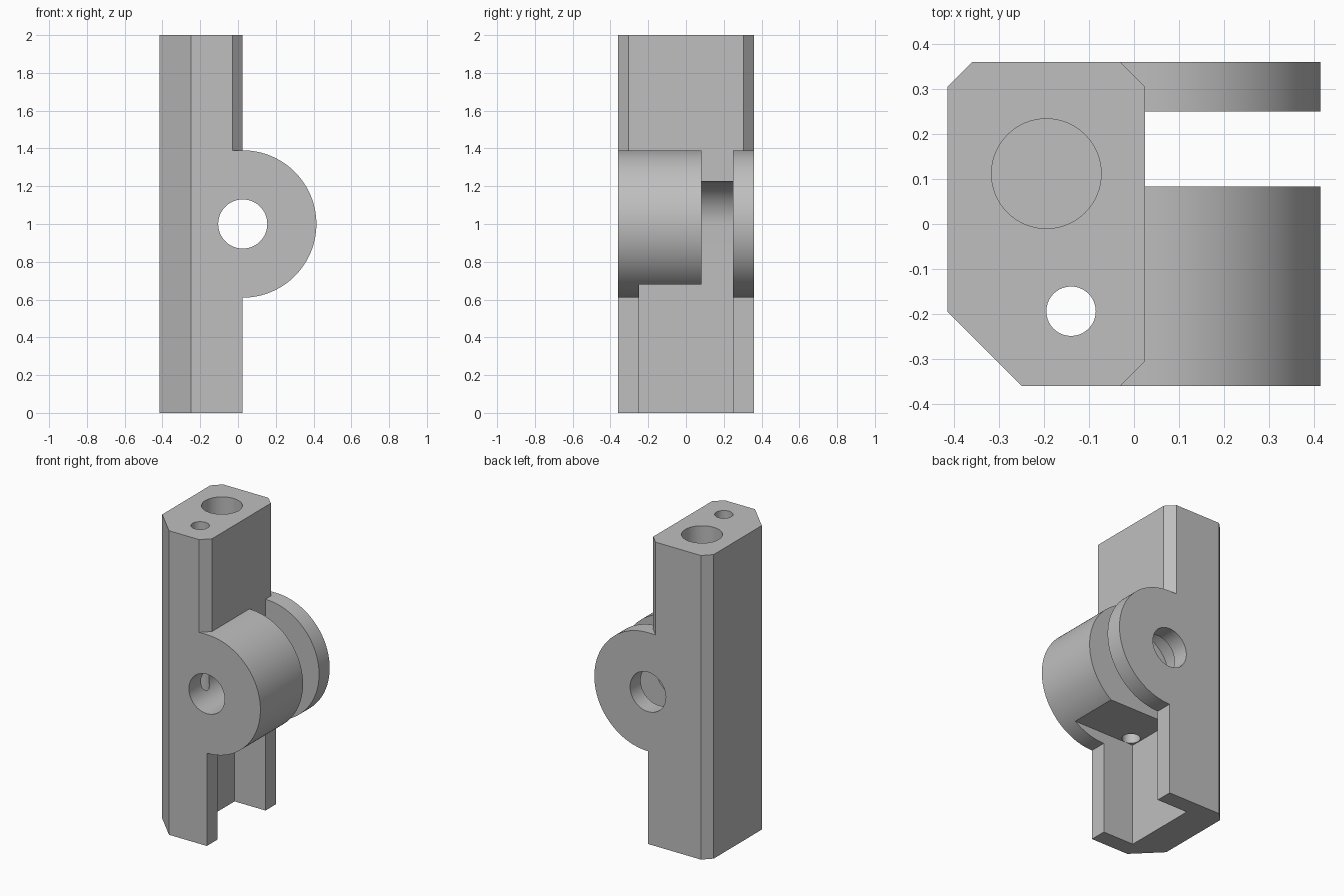
import bpy, bmesh, math
from mathutils import Vector

cube = bpy.data.objects.get("Cube")
if cube:
    bpy.data.objects.remove(cube, do_unlink=True)

LEFT, FACE, HALF = -0.415, 0.025, 0.36   # block sides and half depth
DISC_R, SLOT_R, PIN_R = 0.39, 0.225, 0.13
AXIS_Z = 1.0


def prism(name, points, axis, low, high):
    """Extrude a closed profile: axis Z uses (x, y) points, axis Y uses (x, z)."""
    bm = bmesh.new()
    if axis == "Z":
        verts = [bm.verts.new((a, b, low)) for a, b in points]
        move = Vector((0, 0, high - low))
    else:
        verts = [bm.verts.new((a, low, b)) for a, b in points]
        move = Vector((0, high - low, 0))
    face = bm.faces.new(verts)
    result = bmesh.ops.extrude_face_region(bm, geom=[face])
    bmesh.ops.translate(bm, vec=move, verts=[v for v in result["geom"] if isinstance(v, bmesh.types.BMVert)])
    bmesh.ops.recalc_face_normals(bm, faces=bm.faces)
    mesh = bpy.data.meshes.new(name)
    bm.to_mesh(mesh)
    bm.free()
    obj = bpy.data.objects.new(name, mesh)
    bpy.context.collection.objects.link(obj)
    return obj


def arc(cx, cy, r, start, end, steps):
    angles = [math.radians(start + (end - start) * i / steps) for i in range(steps + 1)]
    return [(cx + r * math.cos(a), cy + r * math.sin(a)) for a in angles]


def circle(cx, cy, r, steps=64):
    return arc(cx, cy, r, 0, 360, steps)[:-1]


# Upright block with the half-round hinge boss, as one side profile
side = [(LEFT, 0), (FACE, 0)] + arc(FACE, AXIS_Z, DISC_R, -90, 90, 64) + [(FACE, 2), (LEFT, 2)]
block = prism("hinge_block", side, "Y", -HALF, HALF)

cutters = []


def corner(name, x, y, sx, sy, size, low):
    """Cutter that bevels one upright corner; sx, sy point outward."""
    e = 0.1
    pts = [(x - sx * (size + e), y + sy * e), (x + sx * e, y + sy * e), (x + sx * e, y - sy * (size + e))]
    cutters.append(prism(name, pts, "Z", low, 2.1))


# Bevelled upright corners: full height on the left, above the boss on the right
corner("front_left_bevel", LEFT, -HALF, -1, -1, 0.165, -0.1)
corner("back_left_bevel", LEFT, HALF, -1, 1, 0.055, -0.1)
for label, sy in (("front", -1), ("back", 1)):
    corner(label + "_right_bevel", FACE, sy * HALF, 1, sy, 0.055, AXIS_Z + DISC_R)

# Slot through the boss with a rounded top inside the block
back = FACE - SLOT_R
slot = arc(FACE, AXIS_Z, SLOT_R, 90, 180, 24) + [
    (back, -0.1), (0.6, -0.1), (0.6, 1.6), (FACE, AXIS_Z + DISC_R)]
cutters.append(prism("slot", slot, "Y", 0.083, 0.25))

# Open channel in the lower half
channel = [(back, -0.1), (0.6, -0.1), (0.6, 0.68), (back, 0.68)]
cutters.append(prism("channel", channel, "Y", -0.25, 0.25))

# Pin hole, blind hole and through hole
cutters.append(prism("pin_hole", circle(FACE, AXIS_Z, PIN_R), "Y", -0.5, 0.5))
cutters.append(prism("blind_hole", circle(-0.195, 0.112, 0.122), "Z", 1.4, 2.1))
cutters.append(prism("through_hole", circle(-0.14, -0.194, 0.055, 40), "Z", 0.5, 2.1))

for cutter in cutters:
    cutter.hide_render = True
    mod = block.modifiers.new(cutter.name, "BOOLEAN")
    mod.operation = "DIFFERENCE"
    mod.solver = "EXACT"
    mod.object = cutter

# Bake the cuts and drop the cutters
graph = bpy.context.evaluated_depsgraph_get()
mesh = bpy.data.meshes.new_from_object(block.evaluated_get(graph))
block.modifiers.clear()
block.data = mesh
for cutter in cutters:
    bpy.data.objects.remove(cutter, do_unlink=True)

# Plain grey finish
grey = bpy.data.materials.new("plain_grey")
grey.use_nodes = True
colour = (0.52, 0.52, 0.52, 1)
grey.diffuse_color = colour
grey.node_tree.nodes["Principled BSDF"].inputs["Base Color"].default_value = colour
mesh.materials.clear()
mesh.materials.append(grey)

for obj in bpy.context.selected_objects:
    obj.select_set(False)
block.select_set(True)
bpy.context.view_layer.objects.active = block
bpy.ops.object.shade_smooth_by_angle(angle=math.radians(30))
